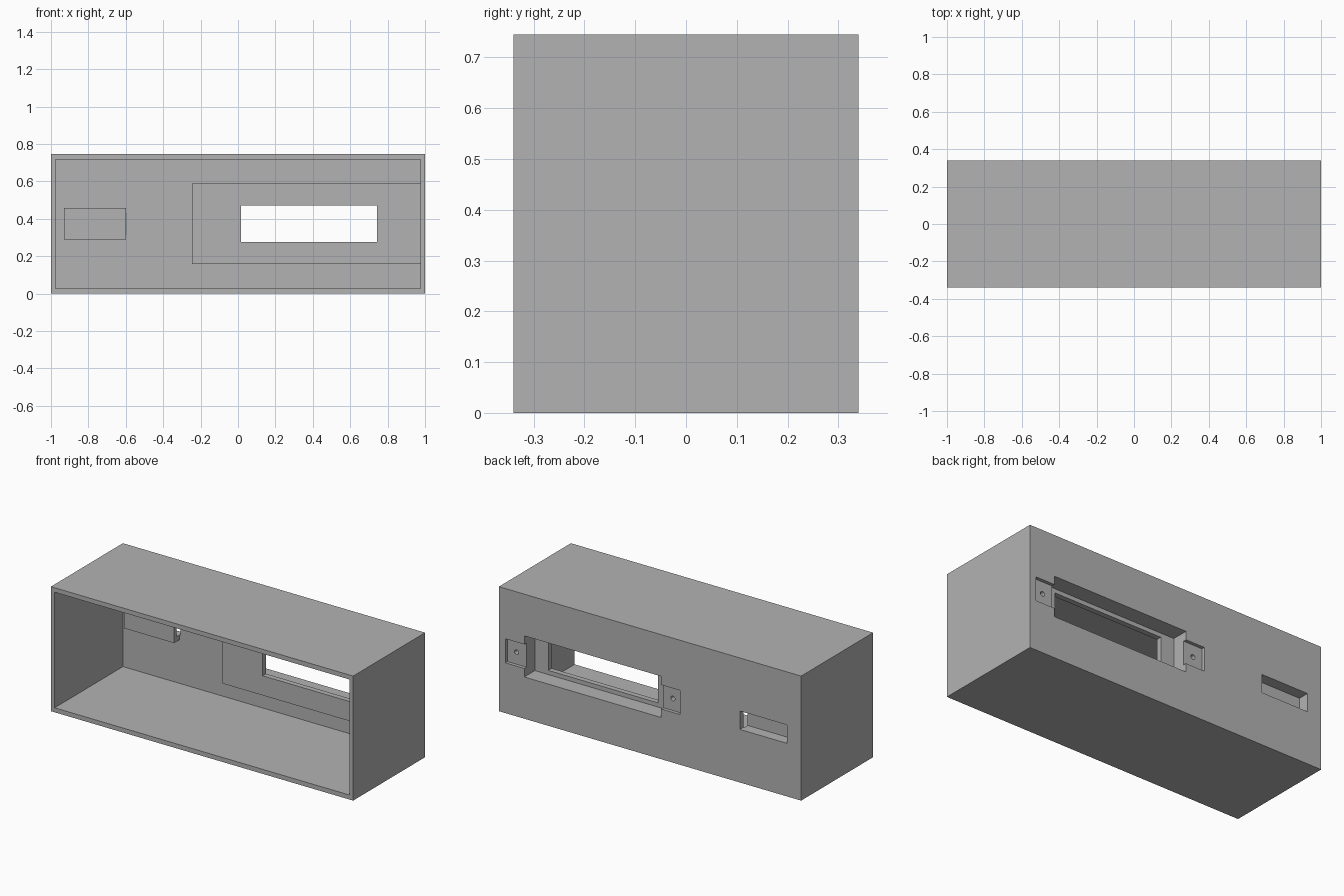
import bpy
import math
from mathutils import Vector

if "Cube" in bpy.data.objects:
    bpy.data.objects.remove(bpy.data.objects["Cube"], do_unlink=True)

BACK = 0.34          # outer face of the back wall
INNER = 0.305        # inner face of the back wall
MID_Z = 0.3725       # every cut-out is centred on this height
WINDOW_X = 0.38      # centre of the display window

grey = bpy.data.materials.new("plain grey")
grey.use_nodes = True
grey.diffuse_color = (0.45, 0.45, 0.45, 1)
grey.node_tree.nodes["Principled BSDF"].inputs["Base Color"].default_value = grey.diffuse_color


def box(name, x0, x1, y0, y1, z0, z1):
    low, high = Vector((x0, y0, z0)), Vector((x1, y1, z1))
    bpy.ops.mesh.primitive_cube_add(size=1, location=(low + high) / 2)
    obj = bpy.context.object
    obj.name = name
    obj.scale = high - low
    bpy.ops.object.transform_apply(location=True, rotation=False, scale=True)
    obj.data.materials.append(grey)
    return obj


def panel_box(name, x0, x1, y0, y1, half_height):
    return box(name, x0, x1, y0, y1, MID_Z - half_height, MID_Z + half_height)


def combine(target, tool, operation):
    tool.hide_render = True
    mod = target.modifiers.new(operation.lower(), "BOOLEAN")
    mod.operation, mod.solver, mod.object = operation, "EXACT", tool
    bpy.context.view_layer.objects.active = target
    bpy.ops.object.modifier_apply(modifier=mod.name)
    bpy.data.objects.remove(tool, do_unlink=True)


# Hollow case with an open front
case = box("case", -1, 1, -BACK, BACK, 0, 2 * MID_Z)
combine(case, box("cavity", -0.975, 0.975, -0.5, INNER, 0.027, 0.718), "DIFFERENCE")

# Thickened pads on the inside of the back wall
combine(case, panel_box("window_pad", -0.247, 0.985, 0.208, 0.32, 0.215), "UNION")
combine(case, panel_box("pocket_pad", -0.93, -0.6, 0.252, 0.32, 0.084), "UNION")

# Display window: mounting ears, stepped recess and through opening
combine(case, panel_box("ear_recess", WINDOW_X - 0.578, WINDOW_X + 0.578,
                        BACK - 0.02, 0.4, 0.072), "DIFFERENCE")
combine(case, panel_box("window_recess", WINDOW_X - 0.452, WINDOW_X + 0.452,
                        BACK - 0.1, 0.4, 0.123), "DIFFERENCE")
combine(case, panel_box("window_opening", WINDOW_X - 0.363, WINDOW_X + 0.363,
                        0.15, 0.4, 0.098), "DIFFERENCE")

# Side pocket, open at its inner end
combine(case, panel_box("side_pocket", -0.907, -0.595, 0.274, 0.4, 0.055), "DIFFERENCE")

# Blind screw holes in the ears
for side in (-1, 1):
    bpy.ops.mesh.primitive_cylinder_add(
        vertices=24, radius=0.014, depth=0.14,
        location=(WINDOW_X + side * 0.517, BACK, MID_Z), rotation=(math.pi / 2, 0, 0))
    hole = bpy.context.object
    hole.data.materials.append(grey)
    combine(case, hole, "DIFFERENCE")
